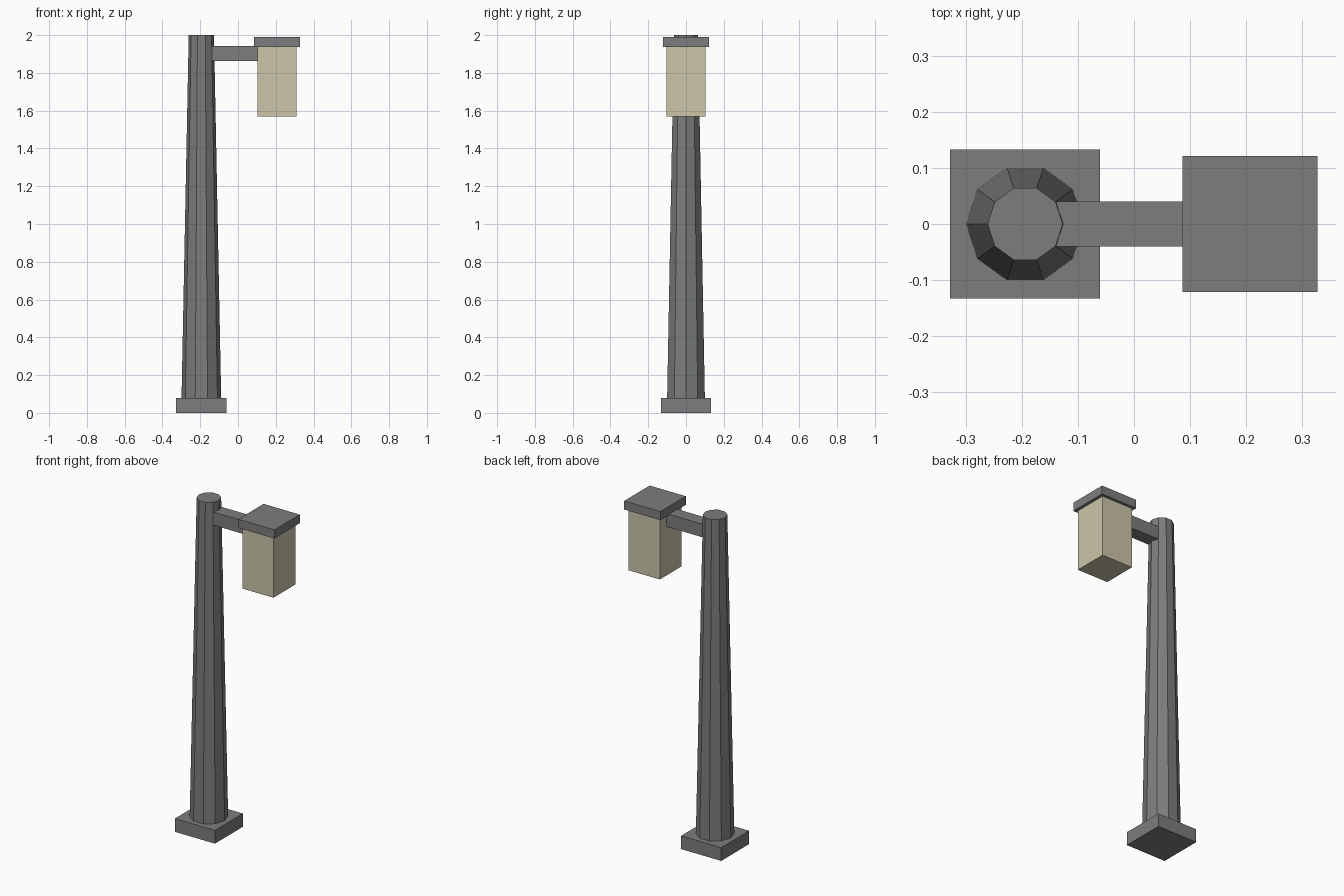
import bpy
import bmesh
from math import cos, sin, tau

if "Cube" in bpy.data.objects:
    bpy.data.objects.remove(bpy.data.objects["Cube"])


def material(name, color):
    mat = bpy.data.materials.new(name)
    mat.use_nodes = True
    mat.diffuse_color = color
    mat.node_tree.nodes["Principled BSDF"].inputs["Base Color"].default_value = color
    return mat


def frustum(name, rings, mat):
    """Flat-shaded solid between two rings of points."""
    bm = bmesh.new()
    low, high = [[bm.verts.new(p) for p in ring] for ring in rings]
    bm.faces.new(low[::-1])
    bm.faces.new(high)
    for i in range(len(low)):
        j = (i + 1) % len(low)
        bm.faces.new((low[i], low[j], high[j], high[i]))
    mesh = bpy.data.meshes.new(name)
    bm.to_mesh(mesh)
    bm.free()
    mesh.materials.append(mat)
    obj = bpy.data.objects.new(name, mesh)
    bpy.context.collection.objects.link(obj)
    return obj


def box(name, x0, x1, half_y, z0, z1, mat):
    corners = [(x0, -half_y), (x1, -half_y), (x1, half_y), (x0, half_y)]
    return frustum(name, [[(x, y, z) for x, y in corners] for z in (z0, z1)], mat)


def ring(x, radius, z, sides=10):
    return [(x + radius * cos(tau * i / sides), radius * sin(tau * i / sides), z)
            for i in range(sides)]


metal = material("grey metal", (0.2, 0.207, 0.2, 1))
glass = material("warm cream glass", (0.6, 0.56, 0.4, 1))
post_x = -0.194

# Square foot and tapered ten-sided post
box("base", -0.328, -0.061, 0.133, 0, 0.08, metal)
frustum("post", [ring(post_x, 0.105, 0.08), ring(post_x, 0.067, 2)], metal)

# Arm reaching from the post to the lantern
box("arm", post_x, 0.15, 0.04, 1.864, 1.943, metal)

# Hanging lantern and its overhanging cap
box("lantern", 0.102, 0.309, 0.104, 1.57, 1.94, glass)
box("lantern_cap", 0.086, 0.327, 0.121, 1.938, 1.99, metal)
